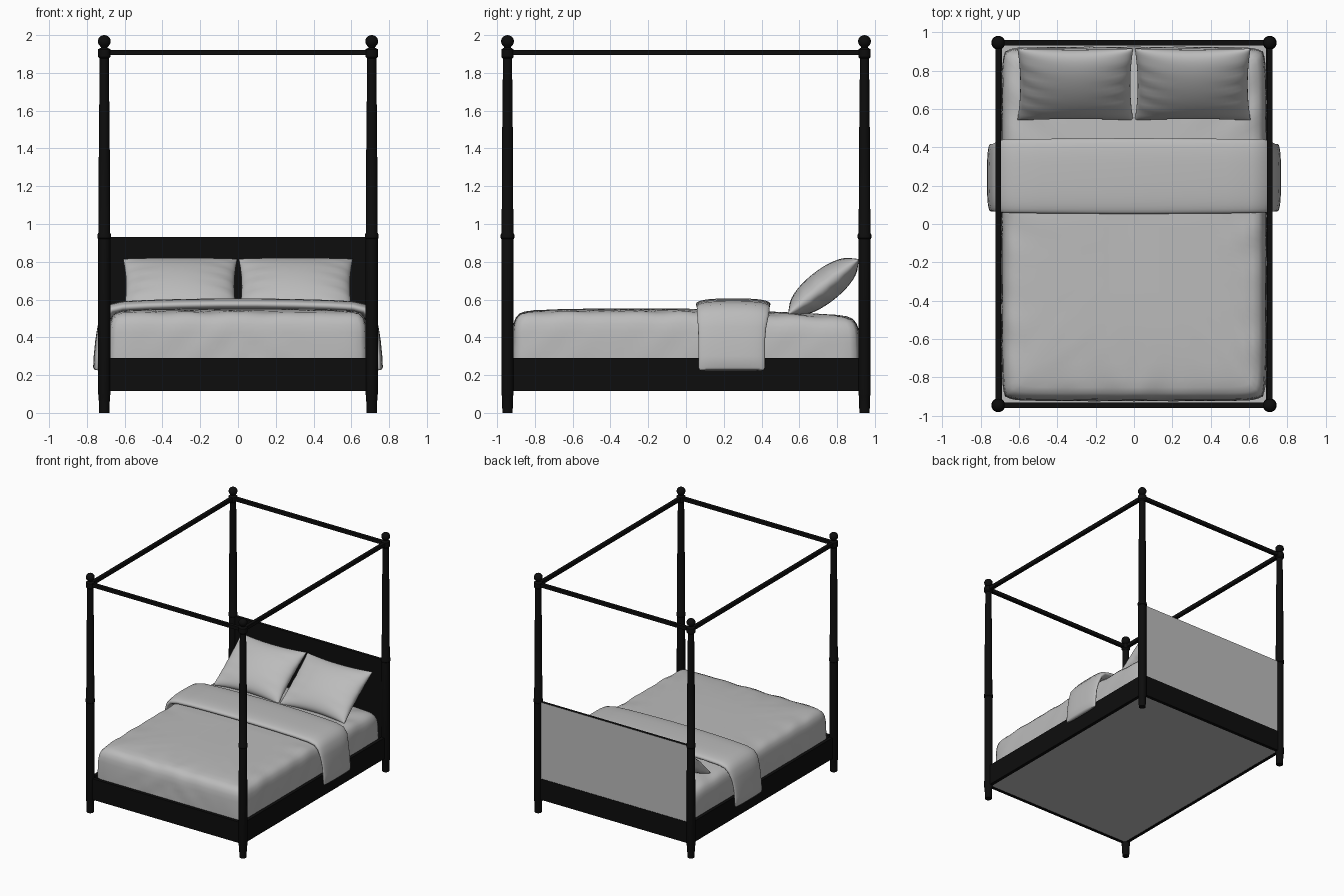
import bpy, bmesh, math
from mathutils import Vector

if "Cube" in bpy.data.objects:
    bpy.data.objects.remove(bpy.data.objects["Cube"], do_unlink=True)


def make_material(name, value):
    mat = bpy.data.materials.new(name)
    mat.use_nodes = True
    colour = (value, value, value, 1)
    mat.diffuse_color = colour
    mat.node_tree.nodes["Principled BSDF"].inputs["Base Color"].default_value = colour
    return mat


BLACK = make_material("black_wood", 0.004)
GREY = make_material("light_grey_linen", 0.5)


def finish(name, bm, mats, smooth=None):
    bmesh.ops.recalc_face_normals(bm, faces=bm.faces)
    mesh = bpy.data.meshes.new(name)
    bm.to_mesh(mesh)
    bm.free()
    for mat in mats:
        mesh.materials.append(mat)
    obj = bpy.data.objects.new(name, mesh)
    bpy.context.collection.objects.link(obj)
    if smooth:
        bpy.ops.object.select_all(action='DESELECT')
        obj.select_set(True)
        bpy.context.view_layer.objects.active = obj
        bpy.ops.object.shade_smooth_by_angle(angle=math.radians(smooth))
    return obj


def box(name, lo, hi, mat):
    bm = bmesh.new()
    bmesh.ops.create_cube(bm, size=1)
    lo, hi = Vector(lo), Vector(hi)
    for v in bm.verts:
        v.co = (lo + hi) / 2 + v.co * (hi - lo)
    return finish(name, bm, [mat])


def loft(name, rings, mat, smooth=40):
    """Skin closed rings of equal length and cap both ends."""
    bm = bmesh.new()
    rows = [[bm.verts.new(p) for p in ring] for ring in rings]
    for a, b in zip(rows, rows[1:]):
        for i in range(len(a)):
            bm.faces.new((a[i - 1], a[i], b[i], b[i - 1]))
    bm.faces.new(rows[0])
    bm.faces.new(rows[-1])
    return finish(name, bm, [mat], smooth)


PX, PY = 0.708, 0.945

# Turned corner posts with collars and ball finials
profile = [(0, .027), (.09, .03), (.10, .033), (.92, .032), (.925, .036),
           (.945, .036), (.955, .031), (1.4, .029), (1.875, .024), (1.885, .033),
           (1.925, .033), (1.934, .016)]
for k in range(1, 11):
    a = math.pi * (0.15 + 0.085 * k)
    profile.append((1.967 - .033 * math.cos(a), max(.034 * math.sin(a), .001)))
for side, sx in (("right", -1), ("left", 1)):
    for end, sy in (("front", -1), ("back", 1)):
        rings = [[(sx * PX + r * math.cos(t * math.pi / 10),
                   sy * PY + r * math.sin(t * math.pi / 10), z) for t in range(20)]
                 for z, r in profile]
        loft(f"{end}_{side}_post", rings, BLACK, 35)

# Canopy bars and bed rails between the posts
for side, s in (("right", -1), ("left", 1)):
    box(f"{side}_canopy_bar", (s * PX - .014, -PY, 1.894), (s * PX + .014, PY, 1.922), BLACK)
    box(f"{side}_rail", (s * .703 - .014, -PY, .115), (s * .703 + .014, PY, .29), BLACK)
for end, s in (("front", -1), ("back", 1)):
    box(f"{end}_canopy_bar", (-PX, s * PY - .014, 1.894), (PX, s * PY + .014, 1.922), BLACK)
    box(f"{end}_rail", (-PX, s * PY - .014, .115), (PX, s * PY + .014, .29), BLACK)

# Base panel and headboard with its pale back
box("base_panel", (-.69, -.932, .117), (.69, .932, .13), GREY)
headboard = box("headboard", (-.70, .93, .285), (.70, .955, .93), BLACK)
headboard.data.materials.append(GREY)
for face in headboard.data.polygons:
    if face.normal.y > 0.5:
        face.material_index = 1


# Mattress with a soft rolled edge and light creases
def mattress_ring(inset, z, n=44):
    pts = []
    for k in range(4):
        for i in range(n):
            a, b = -1 + 2 * i / n, -1
            for _ in range(k):
                a, b = -b, a
            pull = 1 - .025 * min(abs(a), abs(b)) ** 14
            x, y = a * (.69 - inset) * pull, b * (.922 - inset) * pull
            top = max(0, min(1, (z - .29) / .2))
            fold = math.sin(26 * (abs(x) - y) + 30 * z) * math.sin(5 * y + 3 * x)
            crease = .005 * fold * top * math.exp(-((inset - .06) / .16) ** 2)
            bulge = 1 + .006 * fold * (1 - top) * (z > .3)
            drop = .035 * max(0, y) * top + .012 * top * max(0, -y - .6)
            pts.append((x * bulge, y * bulge, z + crease - drop))
    return pts


levels = [(0, .28), (0, .33), (.002, .38), (.004, .43), (.009, .47), (.02, .503),
          (.04, .525), (.07, .536), (.12, .543), (.2, .547), (.3, .55), (.42, .552),
          (.55, .552), (.66, .552)]
loft("mattress", [mattress_ring(i, z) for i, z in levels], GREY, 60)

# Folded blanket draped across the bed
half = [(.748, .226), (.747, .24), (.744, .30), (.736, .38), (.722, .45), (.702, .51),
        (.67, .545), (.61, .559), (.48, .566), (.3, .571), (.1, .574)]
path = [Vector((-x, 0, z)) for x, z in half] + [Vector((x, 0, z)) for x, z in reversed(half)]
rings = []
for i, p in enumerate(path):
    tangent = (path[min(i + 1, len(path) - 1)] - path[max(i - 1, 0)]).normalized()
    normal = Vector((-tangent.z, 0, tangent.x))
    rise = min(1, max(0, (p.z - .42) / .12))
    hw = .176 + .016 * rise + .006 * (1 - abs(p.x) / .75)
    thick = .02 + .012 * rise
    if i in (0, len(path) - 1):
        hw, thick = hw - .006, thick * .5
    ring = []
    for k in range(32):
        a = math.tau * k / 32
        c, s = math.cos(a), math.sin(a)
        y = .242 + .008 * rise + hw * math.copysign(abs(c) ** .7, c)
        q = p + normal * thick * math.copysign(abs(s) ** .8, s)
        ring.append((q.x, y, q.z))
    rings.append(ring)
loft("folded_blanket", rings, GREY, 60)


# Plump pillows leaning on the headboard, with pinched seams
def pillow(name, cx, n=28):
    bm = bmesh.new()
    tilt = math.radians(38)
    up = Vector((0, math.cos(tilt), math.sin(tilt)))
    out = Vector((0, -math.sin(tilt), math.cos(tilt)))
    centre = Vector((cx, .728, .668))
    for face in (1, -1):
        grid = []
        for j in range(n + 1):
            row = []
            for i in range(n + 1):
                u, v = (math.sin(math.pi / 2 * (2 * t / n - 1)) for t in (i, j))
                puff = ((1 - u * u) * (1 - v * v)) ** .45
                pleat = .005 * math.sin(16 * v + 3 * u) * abs(u) ** 3 * (1 - u * u) ** .5 * 2
                x = u * .302 * (1 - .05 * (1 - v * v))
                h = v * .237 * (1 - .09 * (1 - u * u))
                row.append(bm.verts.new(centre + Vector((x, 0, 0)) + up * h
                                        + out * face * (.088 * puff + pleat * (1 - v * v))))
            grid.append(row)
        for j in range(n):
            for i in range(n):
                bm.faces.new((grid[j][i], grid[j][i + 1], grid[j + 1][i + 1], grid[j + 1][i]))
    bmesh.ops.remove_doubles(bm, verts=bm.verts, dist=.0003)
    finish(name, bm, [GREY], 70)


pillow("right_pillow", -.306)
pillow("left_pillow", .306)
